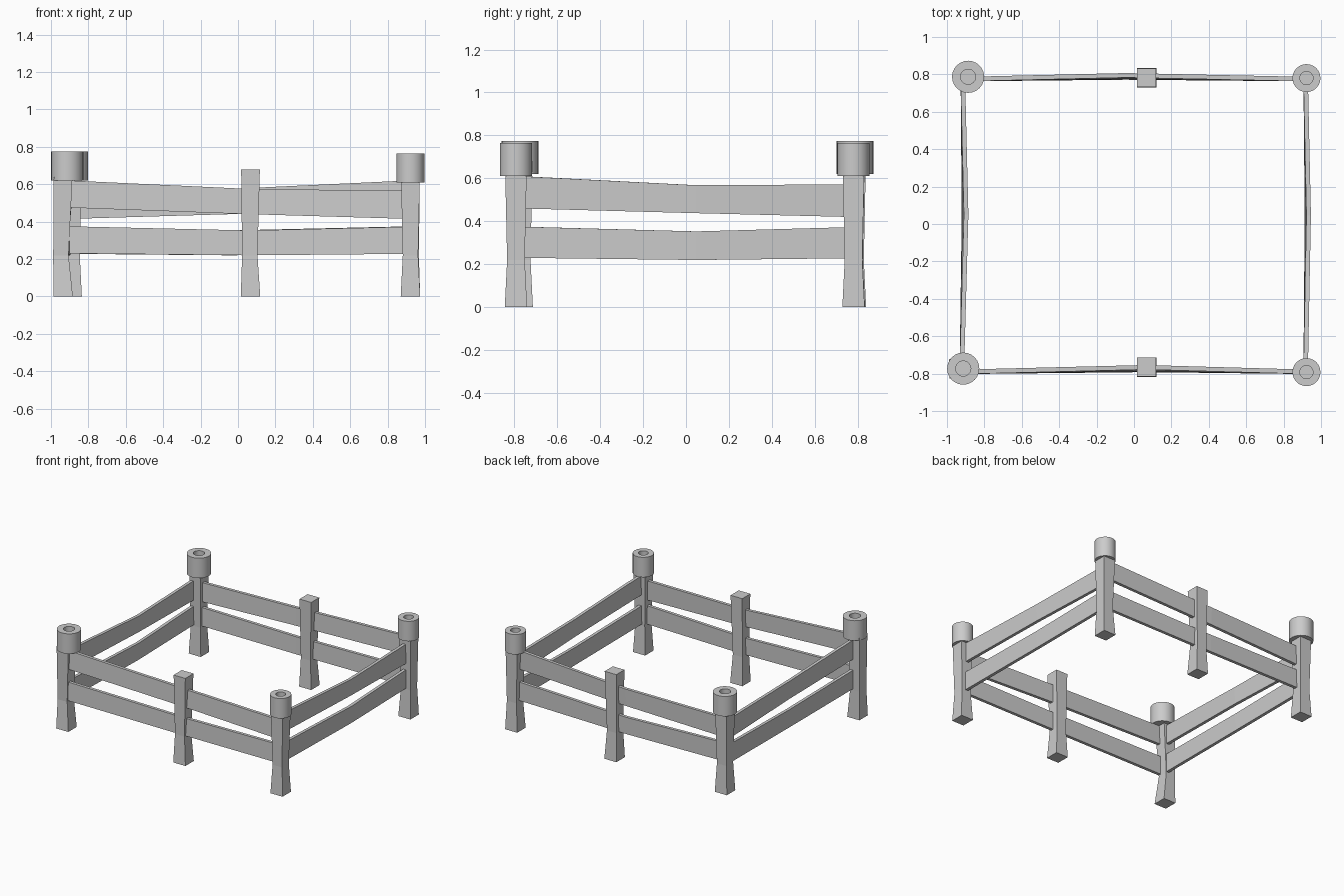
import bpy, bmesh, math
from mathutils import Vector

cube = bpy.data.objects.get("Cube")
if cube:
    bpy.data.objects.remove(cube, do_unlink=True)

GREY = (0.6, 0.6, 0.6, 1)
grey = bpy.data.materials.new("plain_grey")
grey.use_nodes = True
grey.diffuse_color = GREY
grey.node_tree.nodes["Principled BSDF"].inputs["Base Color"].default_value = GREY


def loft(name, rings, closed=False):
    """Skin a list of vertex rings; cap the ends unless the loft is closed."""
    bm = bmesh.new()
    rows = [[bm.verts.new(p) for p in ring] for ring in rings]
    pairs = list(zip(rows, rows[1:]))
    if closed:
        pairs.append((rows[-1], rows[0]))
    else:
        bm.faces.new(rows[0])
        bm.faces.new(rows[-1])
    for a, b in pairs:
        for i in range(len(a)):
            j = (i + 1) % len(a)
            bm.faces.new((a[i], a[j], b[j], b[i]))
    bmesh.ops.recalc_face_normals(bm, faces=bm.faces)
    mesh = bpy.data.meshes.new(name)
    bm.to_mesh(mesh)
    bm.free()
    mesh.materials.append(grey)
    obj = bpy.data.objects.new(name, mesh)
    bpy.context.collection.objects.link(obj)
    return obj


def post(name, x, y, height, waist_shift):
    """Square post, pinched about a third of the way up."""
    sx, sy = waist_shift
    rings = []
    for z, half, k in ((0, 0.052, 0), (0.22, 0.041, 1), (height, 0.05, 0)):
        cx, cy = x + sx * k, y + sy * k
        rings.append([(cx + a * half, cy + b * half, z)
                      for a, b in ((-1, -1), (1, -1), (1, 1), (-1, 1))])
    return loft(name, rings)


def cap(name, x, y, base, radius):
    """Round cap with a hole sunk in its top."""
    top = base + 0.155
    hole = radius * 0.47
    profile = ((0.001, base), (radius, base), (radius, top),
               (hole, top), (hole, top - 0.05), (0.001, top - 0.05))
    n = 24
    rings = [[(x + r * math.cos(math.tau * i / n),
               y + r * math.sin(math.tau * i / n), z) for i in range(n)]
             for r, z in profile]
    obj = loft(name, rings)
    bpy.ops.object.select_all(action='DESELECT')
    obj.select_set(True)
    bpy.context.view_layer.objects.active = obj
    bpy.ops.object.shade_smooth_by_angle(angle=math.radians(35))
    return obj


def rail(name, start, end, bow, heights):
    """Plank from start to end, bowed and sagging in the middle."""
    a, b = Vector(start), Vector(end)
    along = (b - a).normalized()
    side = Vector((-along.y, along.x))
    bow = Vector(bow)
    half = 0.012
    rings = []
    for t, k, (low, high) in zip((0, 0.53, 1), (0, 1, 0), heights):
        mid = a.lerp(b, t)
        lower, upper = mid + bow * k * 0.6, mid + bow * k
        rings.append([(*(lower - side * half), low), (*(lower + side * half), low),
                      (*(upper + side * half), high), (*(upper - side * half), high)])
    return loft(name, rings)


# Corner posts and their caps
corners = {
    "front_right": (-0.913, -0.773, 0.62, 0.086, -0.97, (-0.012, 0.008)),
    "back_right": (-0.887, 0.787, 0.62, 0.086, -0.89, (0.0, 0.0)),
    "front_left": (0.922, -0.792, 0.61, 0.075, 0.92, (0.0, 0.0)),
    "back_left": (0.922, 0.780, 0.61, 0.075, 0.92, (0.004, 0.0)),
}
for place, (x, y, base, radius, _, shift) in corners.items():
    px = x - 0.022 if place == "front_right" else x
    post(place + "_post", px, y, base + 0.02, shift)
    cap(place + "_cap", x, y, base, radius)

# Middle posts
for place, y in (("front", -0.765), ("back", 0.782)):
    post(place + "_middle_post", 0.067, y, 0.68, (-0.004, 0))

# Rails: the upper one drops from one end to the other, the lower one only sags
upper = ((0.475, 0.62), (0.44, 0.575), (0.415, 0.565))
upper_side = ((0.46, 0.61), (0.438, 0.568), (0.42, 0.572))
lower = ((0.23, 0.375), (0.22, 0.353), (0.228, 0.373))
runs = (
    ("front", (-0.9, -0.79), (0.91, -0.79), (0, 0.024), upper),
    ("back", (0.91, 0.775), (-0.89, 0.775), (0, 0.02), upper),
    ("left", (0.918, -0.77), (0.918, 0.77), (0.016, 0), upper_side),
    ("right", (-0.92, -0.76), (-0.915, 0.77), (0.02, 0), upper_side),
)
for place, start, end, bow, high in runs:
    rail(place + "_upper_rail", start, end, bow, high)
    rail(place + "_lower_rail", start, end, Vector(bow) * 0.7, lower)
